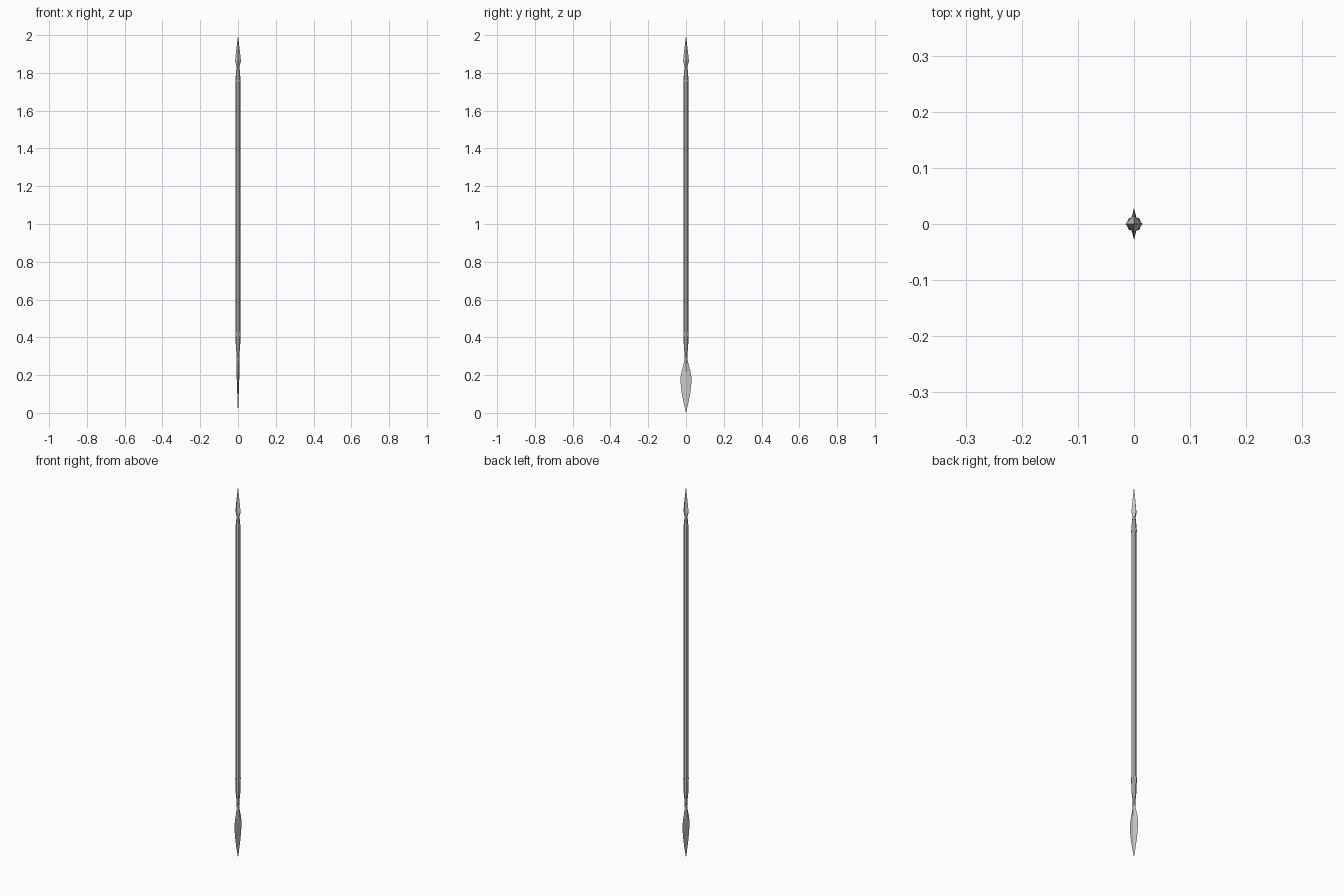
import bpy, bmesh, math

if "Cube" in bpy.data.objects:
    bpy.data.objects.remove(bpy.data.objects["Cube"])


def loft(name, rings, sides):
    """Stack of elliptical rings (z, x radius, y radius), capped at both ends."""
    bm = bmesh.new()
    loops = []
    for z, rx, ry in rings:
        loops.append([bm.verts.new((rx * math.cos(2 * math.pi * i / sides),
                                    ry * math.sin(2 * math.pi * i / sides), z))
                      for i in range(sides)])
    for a, b in zip(loops, loops[1:]):
        for i in range(sides):
            j = (i + 1) % sides
            bm.faces.new((a[i], a[j], b[j], b[i]))
    bm.faces.new(loops[0][::-1])
    bm.faces.new(loops[-1])
    bmesh.ops.remove_doubles(bm, verts=bm.verts, dist=1e-5)
    bmesh.ops.recalc_face_normals(bm, faces=bm.faces)
    mesh = bpy.data.meshes.new(name)
    bm.to_mesh(mesh)
    bm.free()
    ob = bpy.data.objects.new(name, mesh)
    bpy.context.collection.objects.link(ob)
    return ob


# Long wooden shaft
loft("shaft", [(0.40, .0127, .0127), (1.77, .0127, .0127)], 8)

# Tapered sockets at both ends
loft("blade_socket", [(0.27, .006, .006), (0.31, .0075, .0075),
                      (0.35, .0115, .0115), (0.43, .0138, .0138)], 8)
loft("spike_socket", [(1.755, .0135, .0135), (1.79, .0115, .0115),
                      (1.845, .0065, .0065)], 8)

# Leaf-shaped blade with a diamond section, point down
loft("blade", [(0.0, 0, 0), (0.04, .002, .0095), (0.09, .0035, .0205),
               (0.14, .0055, .0275), (0.19, .007, .029), (0.22, .0072, .0235),
               (0.26, .007, .0125), (0.29, .007, .007)], 4)

# Four-sided butt spike, point up
loft("butt_spike", [(1.83, .007, .007), (1.862, .0155, .0155),
                    (1.91, .0105, .0105), (2.0, 0, 0)], 4)
